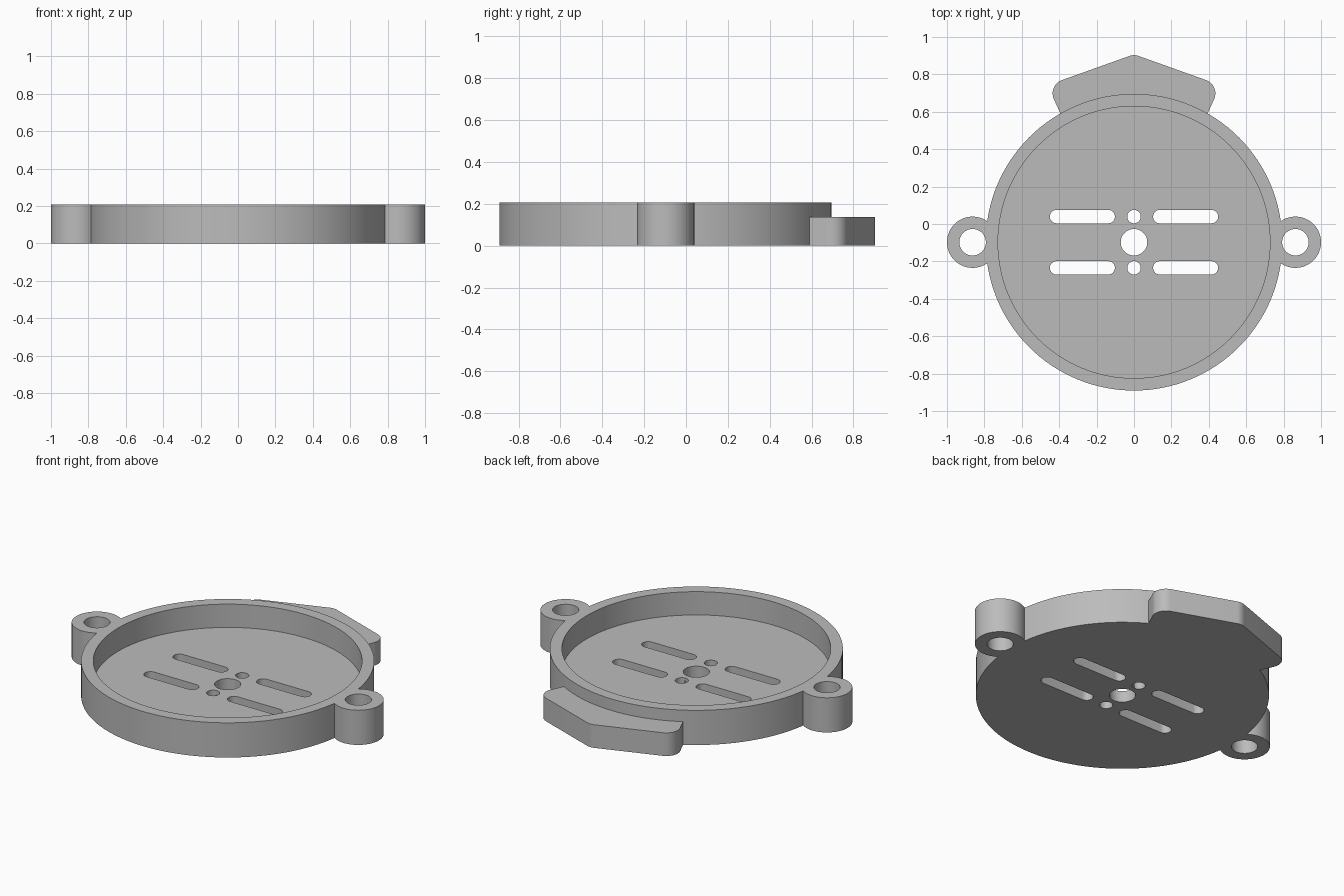
import bpy
import bmesh
from math import cos, sin, pi, tan, radians
from mathutils import Vector

if "Cube" in bpy.data.objects:
    bpy.data.objects.remove(bpy.data.objects["Cube"], do_unlink=True)

CY = -0.0975        # y of the dish axis
HEIGHT = 0.207
FLOOR = 0.068
OUTER, INNER = 0.793, 0.727
PITCH = 0.137       # spacing of the hole rows, also the ear radius
EAR_X = 1 - PITCH

grey = bpy.data.materials.new("light_grey")
grey.use_nodes = True
colour = (0.5, 0.5, 0.5, 1)
grey.diffuse_color = colour
grey.node_tree.nodes["Principled BSDF"].inputs["Base Color"].default_value = colour


def arc(x, y, r, start, end, steps):
    """Points along an arc, angles in radians."""
    return [Vector((x + r * cos(a), y + r * sin(a)))
            for a in (start + (end - start) * i / steps for i in range(steps + 1))]


def circle(x, y, r, steps=48):
    return arc(x, y, r, 0, 2 * pi, steps)[:-1]


def slot(x0, x1, y, r):
    return (arc(x1 - r, y, r, -pi / 2, pi / 2, 12)
            + arc(x0 + r, y, r, pi / 2, 3 * pi / 2, 12))


def fillet(before, corner, after, r, steps=10):
    """Round one corner of an outline."""
    u, v = (before - corner).normalized(), (after - corner).normalized()
    half = u.angle(v) / 2
    centre = corner + (u + v).normalized() * (r / sin(half))
    a, b = corner + u * r / tan(half) - centre, corner + v * r / tan(half) - centre
    return [centre + a.lerp(b, i / steps).normalized() * r for i in range(steps + 1)]


def prism(name, outline, z0, z1):
    """Extrude a closed outline between two heights."""
    bm = bmesh.new()
    face = bm.faces.new([bm.verts.new((p.x, p.y, z0)) for p in outline])
    top = bmesh.ops.extrude_face_region(bm, geom=[face])["geom"]
    bmesh.ops.translate(bm, vec=(0, 0, z1 - z0),
                        verts=[e for e in top if isinstance(e, bmesh.types.BMVert)])
    bmesh.ops.recalc_face_normals(bm, faces=bm.faces)
    mesh = bpy.data.meshes.new(name)
    bm.to_mesh(mesh)
    bm.free()
    mesh.materials.append(grey)
    obj = bpy.data.objects.new(name, mesh)
    bpy.context.collection.objects.link(obj)
    return obj


def combine(target, tool, operation):
    """Apply a boolean and discard the tool."""
    mod = target.modifiers.new(tool.name, "BOOLEAN")
    mod.operation, mod.object, mod.solver = operation, tool, "EXACT"
    bpy.context.view_layer.objects.active = target
    bpy.ops.object.modifier_apply(modifier=mod.name)
    bpy.data.objects.remove(tool, do_unlink=True)


# Round body with an ear on each side
body = prism("dish_housing", circle(0, CY, OUTER, 128), 0, HEIGHT)
for side in (-1, 1):
    combine(body, prism("ear", circle(side * EAR_X, CY, PITCH, 64), 0, HEIGHT), "UNION")

# Lower pointed tab at the back, rooted inside the wall
tip, corner, root = Vector((0, 0.907)), Vector((0.462, 0.742)), Vector((0.38, 0.56))
flip = Vector((-corner.x, corner.y))
right = fillet(tip, corner, root, 0.075)
left = [Vector((-p.x, p.y)) for p in reversed(right)]
inside = arc(0, CY, 0.76, radians(120), radians(60), 24)
tab = inside + list(reversed(right)) + fillet(corner, tip, flip, 0.07) + list(reversed(left))
combine(body, prism("back_tab", tab, 0, 0.138), "UNION")

# Hollow, then the through holes and slots
combine(body, prism("hollow", circle(0, CY, INNER, 128), FLOOR, 0.3), "DIFFERENCE")
holes = [circle(0, CY, 0.071)]
for side in (-1, 1):
    row = CY + side * PITCH
    holes += [circle(side * EAR_X, CY, 0.071), circle(0, row, 0.036, 32),
              slot(-0.45, -0.102, row, 0.036), slot(0.102, 0.45, row, 0.036)]
for outline in holes:
    combine(body, prism("hole", outline, -0.1, 0.3), "DIFFERENCE")

# Smooth curved walls, crisp rims
bpy.ops.object.select_all(action="DESELECT")
body.select_set(True)
bpy.context.view_layer.objects.active = body
bpy.ops.object.shade_smooth_by_angle(angle=radians(30))
